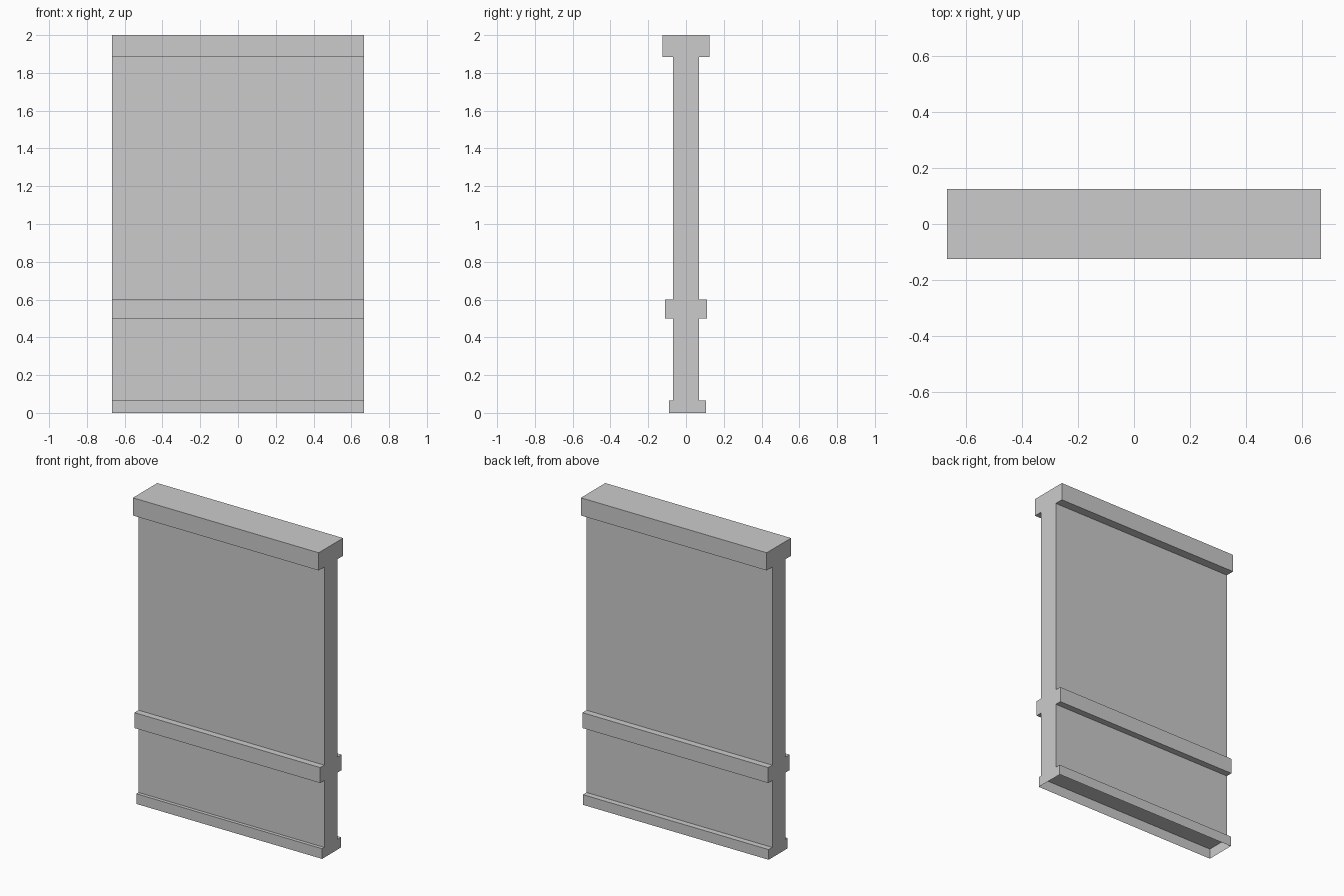
import bpy, bmesh

if "Cube" in bpy.data.objects:
    bpy.data.objects.remove(bpy.data.objects["Cube"])

HALF_X = 0.667


def slab(name, y0, y1, z0, z1, open_bottom=False):
    """Full-width box given by its depth and height ranges."""
    bm = bmesh.new()
    bmesh.ops.create_cube(bm, size=1.0)
    for v in bm.verts:
        v.co.x *= 2 * HALF_X
        v.co.y = y0 if v.co.y < 0 else y1
        v.co.z = z0 if v.co.z < 0 else z1
    if open_bottom:
        bm.normal_update()
        under = [f for f in bm.faces if f.normal.z < -0.5]
        bmesh.ops.delete(bm, geom=under, context='FACES_ONLY')
    mesh = bpy.data.meshes.new(name)
    bm.to_mesh(mesh)
    bm.free()
    obj = bpy.data.objects.new(name, mesh)
    bpy.context.collection.objects.link(obj)
    return obj


# Skirting at the floor, hollow underneath
slab("skirting", -0.09, 0.105, 0.0, 0.066, open_bottom=True)
# Wall panels below and above the rail
slab("lower_panel", -0.068, 0.068, 0.066, 0.50)
slab("upper_panel", -0.068, 0.068, 0.60, 1.885)
# Projecting rail and top moulding
slab("middle_rail", -0.11, 0.11, 0.50, 0.60)
slab("top_moulding", -0.125, 0.125, 1.885, 2.0)
